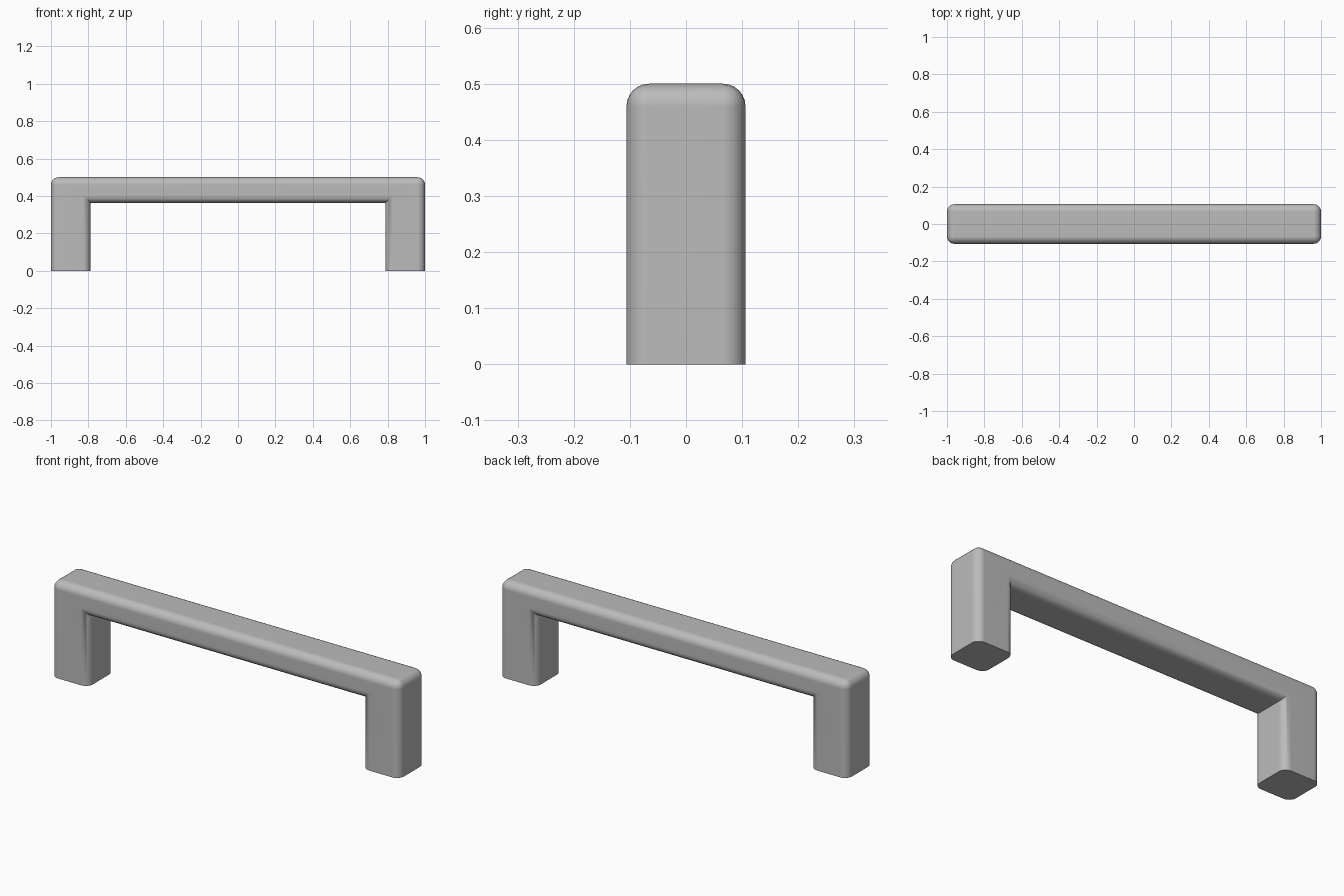
import bpy
import bmesh
import math

cube = bpy.data.objects.get("Cube")
if cube:
    bpy.data.objects.remove(cube, do_unlink=True)

HALF_LENGTH, HALF_DEPTH, HEIGHT = 1.0, 0.106, 0.5
LEG_INNER, BAR_BOTTOM = 0.788, 0.362
RADIUS = 0.04

# Metal finish
metal = bpy.data.materials.new("satin grey")
metal.use_nodes = True
grey = (0.5, 0.5, 0.5, 1)
metal.diffuse_color = grey
metal.node_tree.nodes["Principled BSDF"].inputs["Base Color"].default_value = grey

# Bracket profile: one half, mirrored for the other leg
half = [(LEG_INNER, BAR_BOTTOM), (LEG_INNER, 0),
        (HALF_LENGTH, 0), (HALF_LENGTH, HEIGHT)]
profile = half + [(-x, z) for x, z in reversed(half)]

bm = bmesh.new()
front = bm.faces.new([bm.verts.new((x, -HALF_DEPTH, z)) for x, z in profile])
extruded = bmesh.ops.extrude_face_region(bm, geom=[front], use_keep_orig=True)
back = [v for v in extruded["geom"] if isinstance(v, bmesh.types.BMVert)]
bmesh.ops.translate(bm, verts=back, vec=(0, 2 * HALF_DEPTH, 0))
bmesh.ops.recalc_face_normals(bm, faces=bm.faces)


# Round every edge except the flat feet and the sharp inside corners
def is_rounded(edge):
    a, b = (v.co for v in edge.verts)
    on_foot = max(a.z, b.z) < 0.001
    inside_corner = (abs(a.x - b.x) < 0.001 and abs(a.z - b.z) < 0.001
                     and abs(a.z - BAR_BOTTOM) < 0.001)
    return not (on_foot or inside_corner)


bmesh.ops.bevel(bm, geom=[e for e in bm.edges if is_rounded(e)],
                offset=RADIUS, offset_type='OFFSET', segments=6,
                profile=0.5, affect='EDGES', clamp_overlap=True)

mesh = bpy.data.meshes.new("pull_handle")
bm.to_mesh(mesh)
bm.free()
mesh.materials.append(metal)

handle = bpy.data.objects.new("pull_handle", mesh)
bpy.context.collection.objects.link(handle)

# Smooth the rounded edges, keep the feet and inside corners sharp
bpy.ops.object.select_all(action='DESELECT')
handle.select_set(True)
bpy.context.view_layer.objects.active = handle
bpy.ops.object.shade_smooth_by_angle(angle=math.radians(35))
weighted = handle.modifiers.new("even_shading", 'WEIGHTED_NORMAL')
weighted.keep_sharp = True
